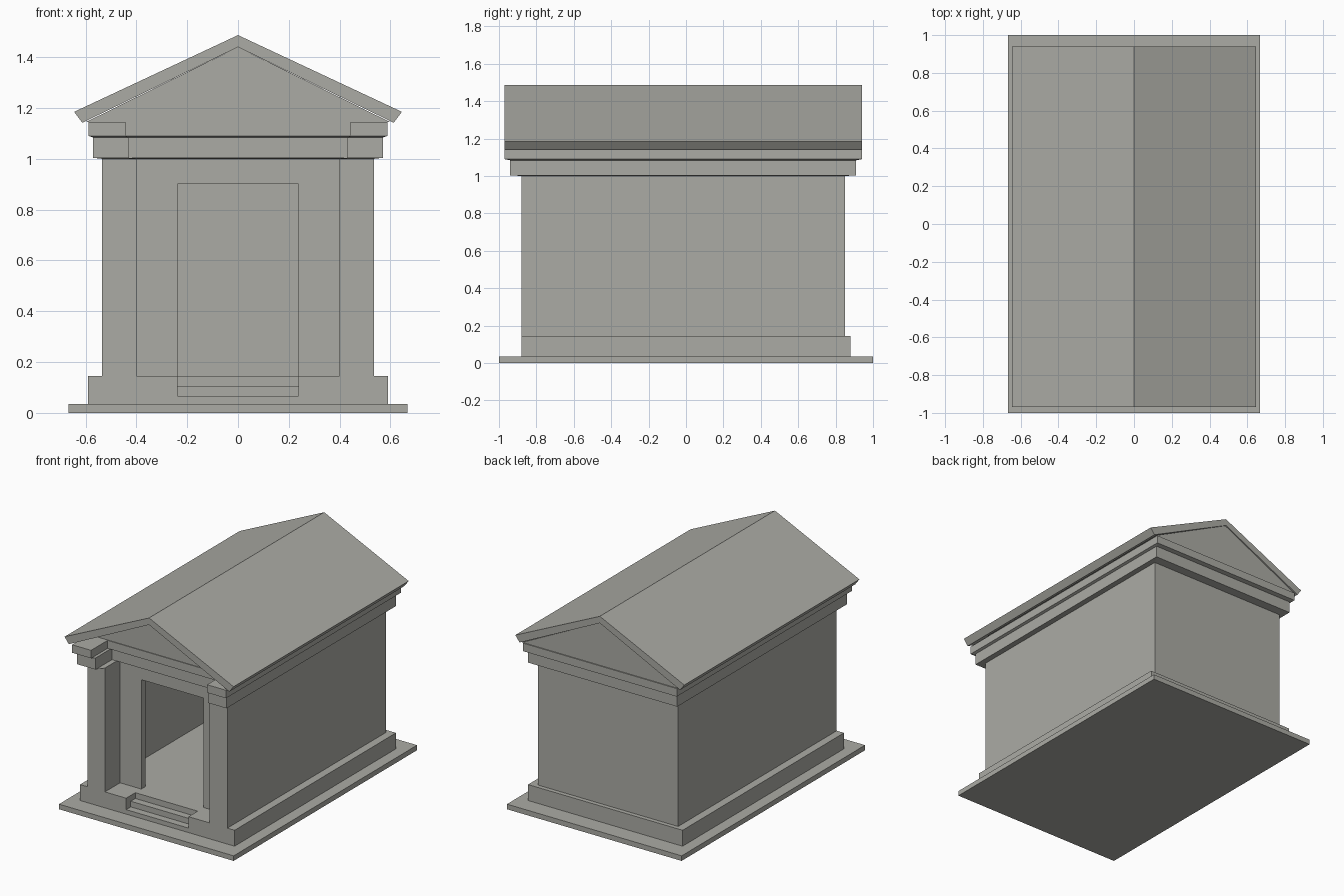
import bpy, bmesh

if "Cube" in bpy.data.objects:
    bpy.data.objects.remove(bpy.data.objects["Cube"])

stone = bpy.data.materials.new("stone")
stone.diffuse_color = (0.41, 0.41, 0.376, 1.0)
stone.use_nodes = True
stone.node_tree.nodes["Principled BSDF"].inputs["Base Color"].default_value = stone.diffuse_color


def finish(name, bm):
    bmesh.ops.recalc_face_normals(bm, faces=bm.faces)
    me = bpy.data.meshes.new(name)
    bm.to_mesh(me)
    bm.free()
    me.materials.append(stone)
    ob = bpy.data.objects.new(name, me)
    bpy.context.collection.objects.link(ob)
    return ob


def loft(name, rings):
    """Skin a stack of matching closed outlines and cap both ends."""
    bm = bmesh.new()
    rows = [[bm.verts.new(p) for p in ring] for ring in rings]
    for a, b in zip(rows, rows[1:]):
        for i in range(len(a)):
            j = (i + 1) % len(a)
            bm.faces.new((a[i], a[j], b[j], b[i]))
    bm.faces.new(rows[0])
    bm.faces.new(rows[-1])
    return finish(name, bm)


def box(name, hx, y0, y1, z0, z1):
    plan = [(-hx, y0), (hx, y0), (hx, y1), (-hx, y1)]
    return loft(name, [[(x, y, z) for x, y in plan] for z in (z0, z1)])


def along_y(name, profile, y0, y1):
    return loft(name, [[(x, y, z) for x, z in profile] for y in (y0, y1)])


def cut(ob, cutter):
    cutter.hide_render = True
    mod = ob.modifiers.new("cut", 'BOOLEAN')
    mod.operation = 'DIFFERENCE'
    mod.solver = 'EXACT'
    mod.object = cutter
    bpy.context.view_layer.objects.active = ob
    bpy.ops.object.modifier_apply(modifier=mod.name)
    bpy.data.objects.remove(cutter)


# Ground slab
box("base_slab", 0.667, -1.0, 1.0, 0.0, 0.035)

# Plinth with two steps cut into the front
plinth = box("plinth", 0.59, -0.88, 0.88, 0.035, 0.145)
cut(plinth, box("upper_step_cutter", 0.238, -0.95, -0.78, 0.105, 0.2))
cut(plinth, box("lower_step_cutter", 0.238, -0.95, -0.83, 0.066, 0.2))


# Walls and both cornices: one plan with a porch notch, stepping outwards
def plan(z, hx, notch, front, porch, back):
    half = [(notch, porch), (notch, front), (hx, front), (hx, back)]
    pts = half + [(-x, y) for x, y in reversed(half)]
    return [(x, y, z) for x, y in pts]


wall = (0.535, 0.40, -0.88, -0.715, 0.85)
lower = (0.57, 0.43, -0.94, -0.76, 0.91)
upper = (0.588, 0.443, -0.97, -0.79, 0.94)
body = loft("walls_and_cornices", [
    plan(0.145, *wall), plan(1.0, *wall),
    plan(1.004, *lower), plan(1.084, *lower),
    plan(1.09, *upper), plan(1.145, *upper)])

# Hollow chamber and doorway
cut(body, box("chamber_cutter", 0.48, -0.67, 0.795, 0.1, 1.0))
cut(body, box("door_cutter", 0.238, -0.8, -0.5, 0.1, 0.90))

# Gable fill under the roof
along_y("pediment", [(-0.598, 1.145), (0.598, 1.145), (0, 1.44)], -0.785, 0.933)

# Pitched roof
slope = [(0.645, 1.185), (0.613, 1.142)]
along_y("roof", [(0, 1.487), *slope, (0, 1.44),
                 *[(-x, z) for x, z in reversed(slope)]], -0.97, 0.94)
